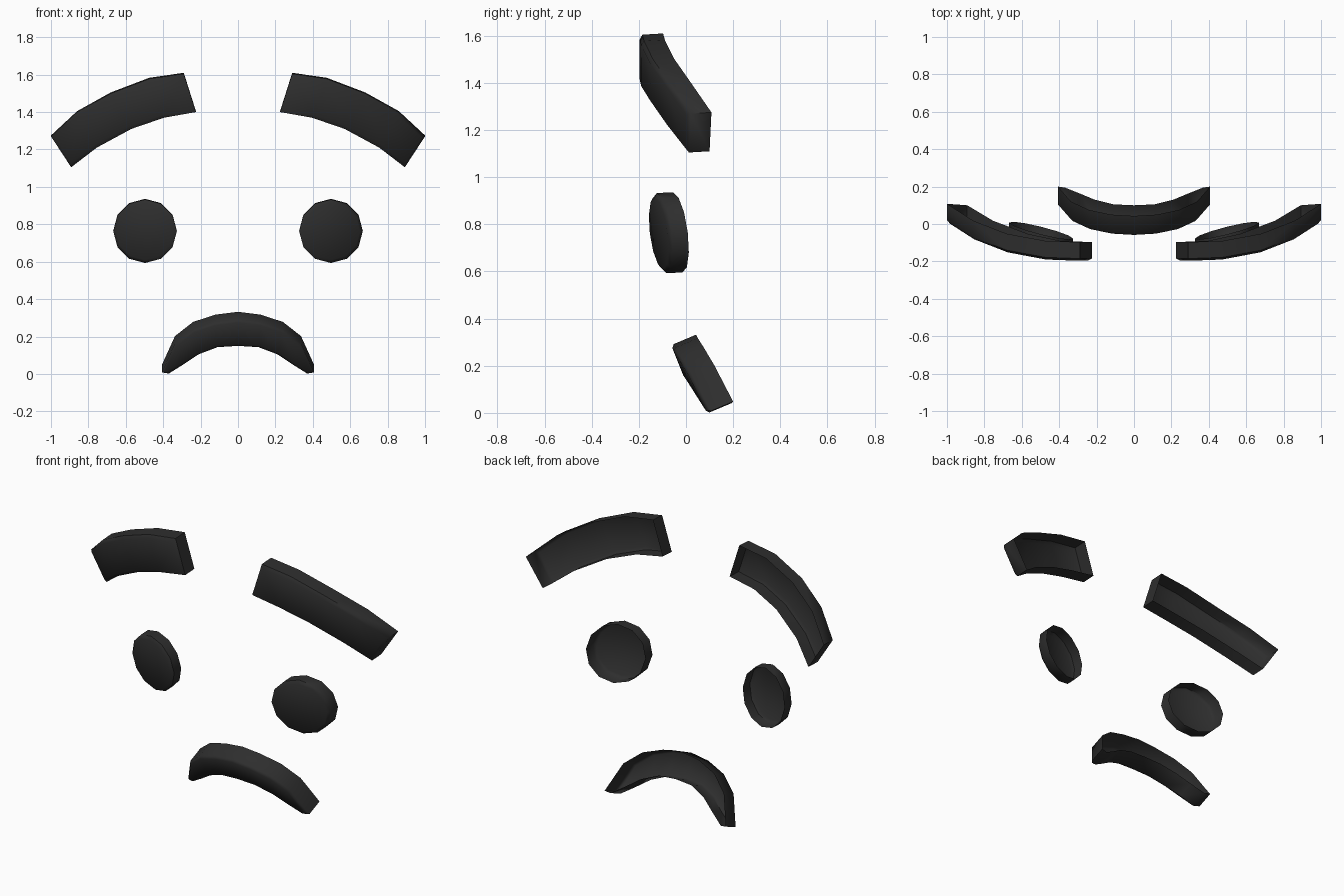
import bpy, bmesh, math
from mathutils import Vector

if "Cube" in bpy.data.objects:
    bpy.data.objects.remove(bpy.data.objects["Cube"])

black = bpy.data.materials.new("soft_black")
black.diffuse_color = (0.027, 0.027, 0.027, 1)
black.use_nodes = True
black.node_tree.nodes["Principled BSDF"].inputs["Base Color"].default_value = black.diffuse_color


def shell(name, points, faces, back, inset, bulge, mirror=False):
    """Front plate with a chamfered rim and side walls, open at the back."""
    bm = bmesh.new()
    verts = [bm.verts.new(p) for p in points]
    front = [bm.faces.new([verts[i] for i in f]) for f in faces]
    bm.normal_update()
    if sum(f.normal.y for f in front) > 0:
        bmesh.ops.reverse_faces(bm, faces=front)
    # side walls
    rim = [e for e in bm.edges if e.is_boundary]
    walls = bmesh.ops.extrude_edge_only(bm, edges=rim)["geom"]
    moved = [v for v in walls if isinstance(v, bmesh.types.BMVert)]
    bmesh.ops.translate(bm, verts=moved, vec=Vector(back))
    # chamfered front rim
    bm.normal_update()
    bmesh.ops.inset_region(bm, faces=front, thickness=inset, depth=bulge,
                           use_even_offset=True, use_boundary=True)
    bmesh.ops.recalc_face_normals(bm, faces=bm.faces)
    bm.normal_update()
    if sum(f.normal.y * f.calc_area() for f in front) > 0:
        bmesh.ops.reverse_faces(bm, faces=bm.faces)
    mesh = bpy.data.meshes.new(name)
    bm.to_mesh(mesh)
    bm.free()
    mesh.materials.append(black)
    ob = bpy.data.objects.new(name, mesh)
    bpy.context.collection.objects.link(ob)
    if mirror:
        m = ob.modifiers.new("mirror", 'MIRROR')
        m.use_mirror_merge = False
    bpy.ops.object.select_all(action='DESELECT')
    ob.select_set(True)
    bpy.context.view_layer.objects.active = ob
    bpy.ops.object.shade_smooth_by_angle(angle=math.radians(50))
    return ob


def strip(name, top, bottom, **kw):
    """Curved band between an upper and a lower edge."""
    n = len(top)
    faces = [(i, i + 1, n + i + 1, n + i) for i in range(n - 1)]
    return shell(name, top + bottom, faces, **kw)


# eyebrows
strip("eyebrows",
      [(.29, -.185, 1.605), (.475, -.178, 1.578), (.68, -.14, 1.50),
       (.86, -.07, 1.40), (1.0, .02, 1.27)],
      [(.225, -.185, 1.40), (.395, -.178, 1.37), (.57, -.14, 1.31),
       (.755, -.07, 1.21), (.892, .012, 1.105)],
      back=(0, .088, .005), inset=.018, bulge=.012, mirror=True)

# eyes: tilted twelve-sided discs
ring = []
for k in range(12):
    a = k * math.tau / 12
    dx, dz = .17 * math.cos(a), .17 * math.sin(a)
    ring.append((.497 + dx, -.103 + .25 * dx - .12 * dz, .763 + dz))
shell("eyes", ring, [tuple(range(12))],
      back=(0, .068, .003), inset=.018, bulge=.013, mirror=True)

# downturned mouth
top = [(0, -.052, .292), (.12, -.045, .277), (.24, -.02, .238),
       (.337, .025, .162), (.407, .105, .008)]
bottom = [(0, .005, .15), (.11, .01, .143), (.21, .035, .105),
          (.29, .068, .052), (.37, .1, .002)]


def both(half):
    return [(-x, y, z) for x, y, z in reversed(half[1:])] + half


strip("mouth", both(top), both(bottom),
      back=(0, .095, .04), inset=.013, bulge=.012)
